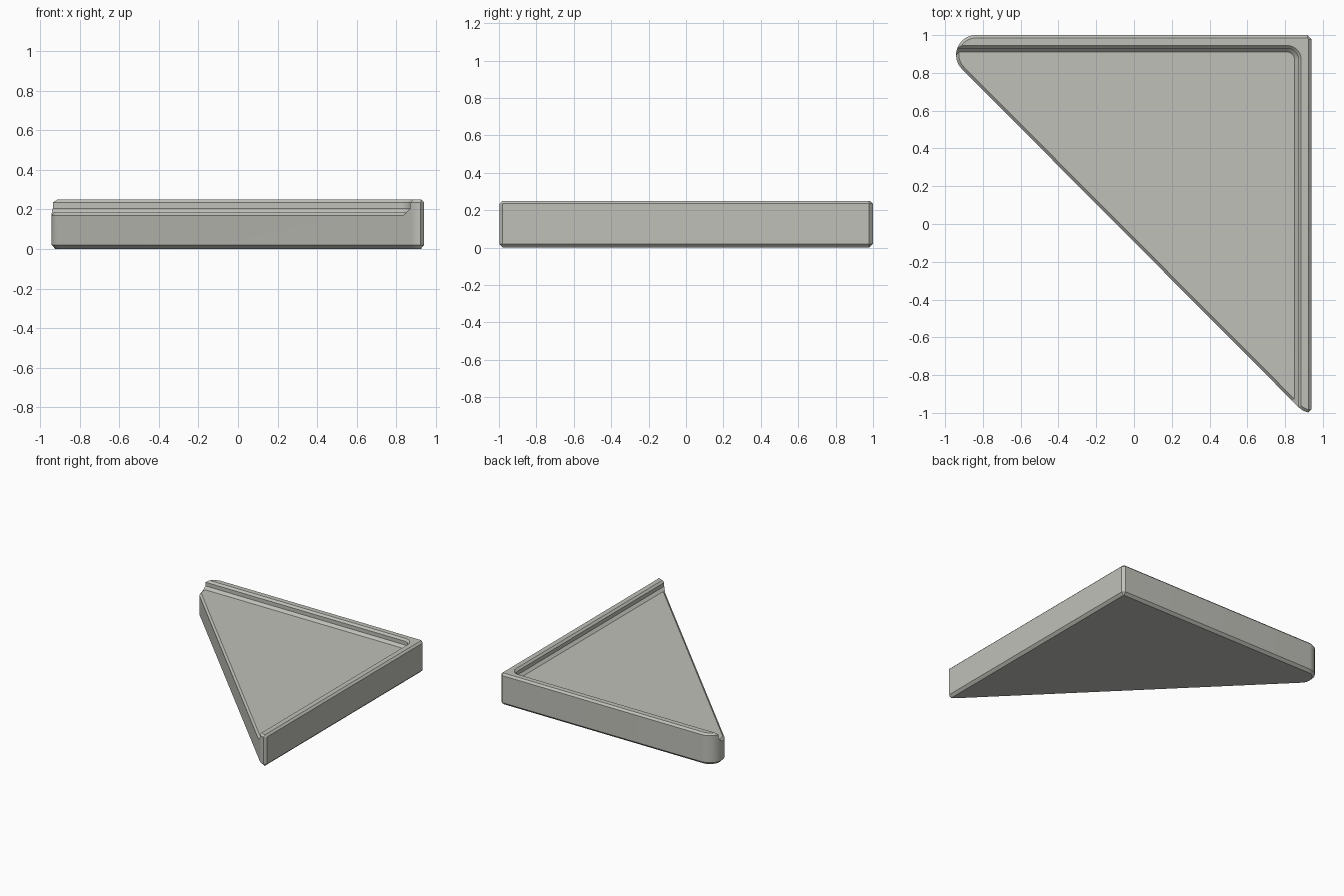
import bpy, bmesh, math

if "Cube" in bpy.data.objects:
    bpy.data.objects.remove(bpy.data.objects["Cube"])

grey = bpy.data.materials.new("warm grey")
grey.diffuse_color = (0.53, 0.53, 0.49, 1)
grey.use_nodes = True
grey.node_tree.nodes["Principled BSDF"].inputs["Base Color"].default_value = grey.diffuse_color


def arc(cx, cy, r, a0, a1, n):
    """Points on an arc, angles in degrees."""
    angles = [math.radians(a0 + (a1 - a0) * i / n) for i in range(n + 1)]
    return [(cx + r * math.cos(a), cy + r * math.sin(a)) for a in angles]


def outline(d):
    """Triangular tray outline, inset by d."""
    pts = arc(0.918, 0.978, max(0.022 - d, 0.001), 0, 90, 1)     # chamfered square corner
    pts += arc(-0.837, 0.895, 0.105 - d, 90, 225, 16)            # rounded left end
    pts += arc(0.945, -0.895, 0.105 - d, 225, 258, 6)            # front tip
    pts.append((0.94 - d, -0.98))
    return pts


def cavity(r):
    """Open region inside the two walls, with a rounded inner corner."""
    return arc(0.81, 0.87, r, 0, 90, 10) + [(-1.5, 0.87 + r), (-1.5, -1.5), (0.81 + r, -1.5)]


def loft(name, layers):
    """Closed solid through stacked (points, z) layers."""
    bm = bmesh.new()
    rings = [[bm.verts.new((x, y, z)) for x, y in pts] for pts, z in layers]
    n = len(rings[0])
    bm.faces.new(rings[0][::-1])
    bm.faces.new(rings[-1])
    for a, b in zip(rings, rings[1:]):
        for i in range(n):
            j = (i + 1) % n
            bm.faces.new((a[i], a[j], b[j], b[i]))
    mesh = bpy.data.meshes.new(name)
    bm.to_mesh(mesh)
    bm.free()
    ob = bpy.data.objects.new(name, mesh)
    bpy.context.collection.objects.link(ob)
    mesh.materials.append(grey)
    return ob


def cut(ob, cutter):
    """Subtract the cutter, then remove it."""
    mod = ob.modifiers.new("cut", 'BOOLEAN')
    mod.operation, mod.solver, mod.object = 'DIFFERENCE', 'EXACT', cutter
    bpy.context.view_layer.objects.active = ob
    bpy.ops.object.modifier_apply(modifier=mod.name)
    bpy.data.objects.remove(cutter)


# Full-height body with chamfered rims
tray = loft("tray", [(outline(0.02), 0), (outline(0), 0.02),
                     (outline(0), 0.235), (outline(0.015), 0.25)])

# Recess: sloped foot, upright wall and chamfered lip
recess = loft("recess_cutter", [(cavity(0.005), 0.15), (cavity(0.06), 0.205),
                                (cavity(0.06), 0.235), (cavity(0.095), 0.27)])

# Floor volume that stays, chamfered along the open diagonal edge
floor = loft("floor_keeper", [(outline(-0.07), 0.10), (outline(0.015), 0.185)])
cut(recess, floor)
cut(tray, recess)

bpy.ops.object.select_all(action='DESELECT')
tray.select_set(True)
bpy.context.view_layer.objects.active = tray
bpy.ops.object.shade_smooth_by_angle(angle=math.radians(30))
